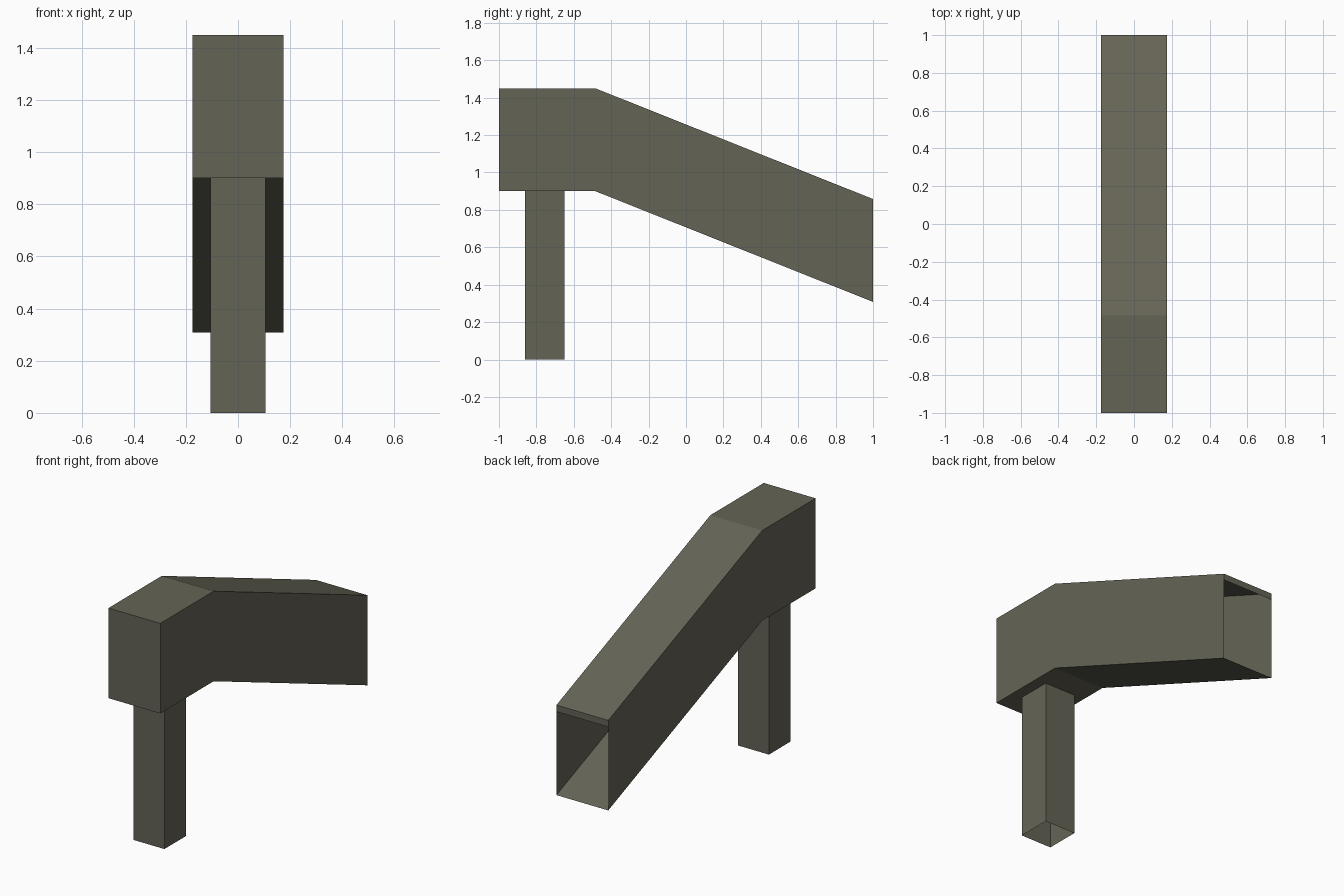
import bpy

if "Cube" in bpy.data.objects:
    bpy.data.objects.remove(bpy.data.objects["Cube"])

olive = bpy.data.materials.new("dark olive grey")
olive.diffuse_color = (0.130, 0.127, 0.093, 1.0)
olive.use_nodes = True
olive.node_tree.nodes["Principled BSDF"].inputs["Base Color"].default_value = olive.diffuse_color


def make(name, verts, faces):
    mesh = bpy.data.meshes.new(name)
    mesh.from_pydata(verts, [], faces)
    mesh.materials.append(olive)
    mesh.update()
    obj = bpy.data.objects.new(name, mesh)
    bpy.context.collection.objects.link(obj)
    return obj


# Bent hollow duct: rectangular section swept along y, closed front, open back
W, H = 0.175, 0.55
path = [(-1.0, 0.90), (-0.485, 0.90), (1.0, 0.308)]
verts, faces = [], [(0, 1, 2, 3)]
for y, z in path:
    verts += [(-W, y, z), (W, y, z), (W, y, z + H), (-W, y, z + H)]
for s in range(len(path) - 1):
    for i in range(4):
        a, b = s * 4 + i, s * 4 + (i + 1) % 4
        faces.append((a, a + 4, b + 4, b))
make("bent_duct", verts, faces)

# Narrow lip hanging from the top of the open end
make("outlet_lip",
     [(W, 1.0, 0.818), (-W, 1.0, 0.818), (-W, 1.0, 0.858), (W, 1.0, 0.858)],
     [(0, 1, 2, 3)])

# Square hollow post, open at the bottom
R, Y0, Y1 = 0.105, -0.86, -0.65
ring = [(-R, Y0), (R, Y0), (R, Y1), (-R, Y1)]
verts = [(x, y, z) for z in (0.0, 0.90) for x, y in ring]
make("support_post", verts,
     [(i, (i + 1) % 4, (i + 1) % 4 + 4, i + 4) for i in range(4)])

# Consistent outward normals on the duct
import bmesh
duct = bpy.data.objects["bent_duct"].data
bm = bmesh.new()
bm.from_mesh(duct)
bmesh.ops.recalc_face_normals(bm, faces=bm.faces)
bm.to_mesh(duct)
bm.free()
